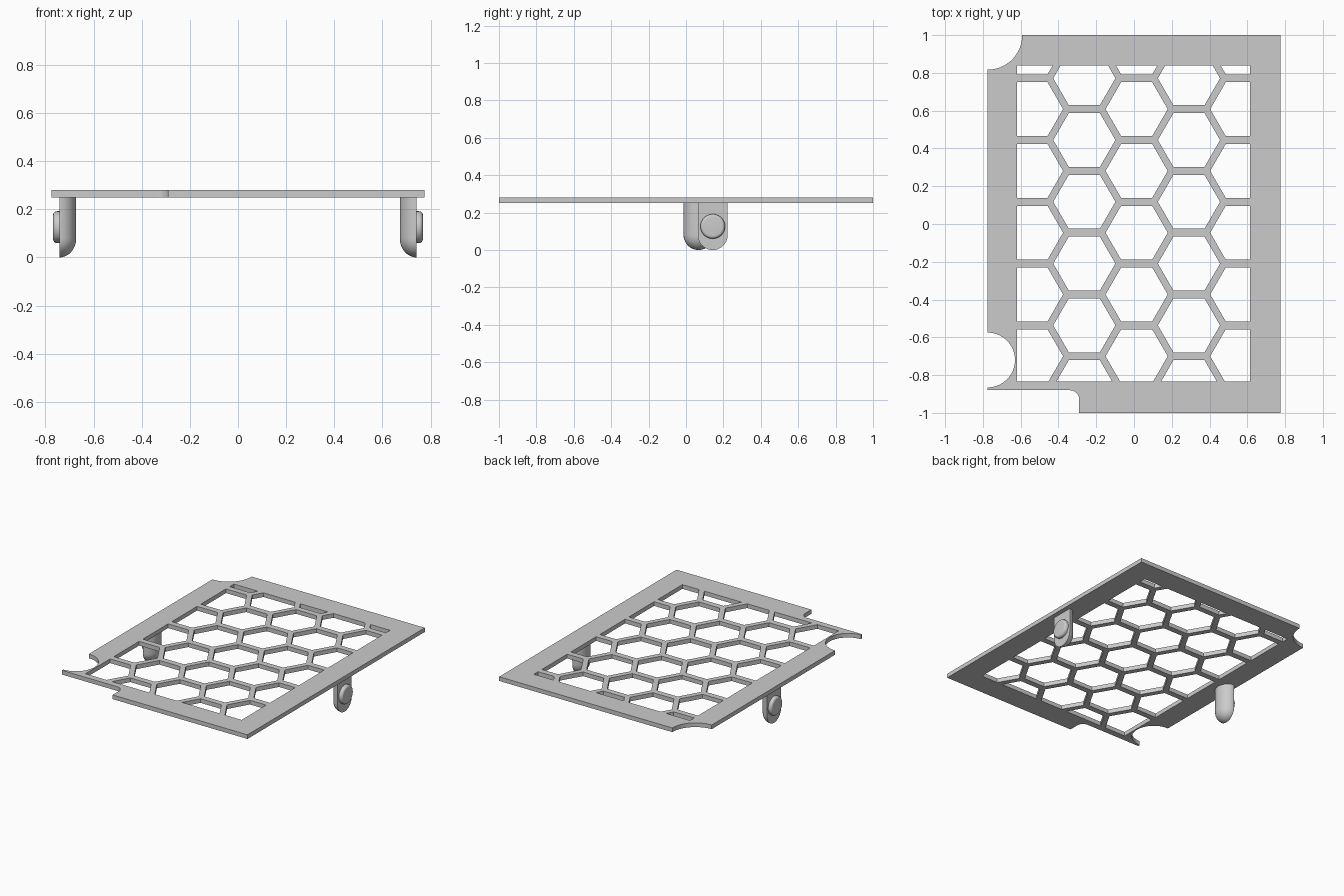
import bpy, bmesh
from math import pi, sin, cos, sqrt, atan2, radians

cube = bpy.data.objects.get("Cube")
if cube:
    bpy.data.objects.remove(cube, do_unlink=True)

grey = bpy.data.materials.new("mid_grey")
grey.use_nodes = True
colour = (0.6, 0.6, 0.6, 1)
grey.diffuse_color = colour
grey.node_tree.nodes["Principled BSDF"].inputs["Base Color"].default_value = colour

HALF_X, HALF_Y = 0.775, 1.0
BOTTOM, TOP = 0.25, 0.28
WINDOW = (-0.62, 0.613, -0.835, 0.84)


def arc(cx, cy, r, start, end, steps=20):
    """Points on an arc, angles in degrees."""
    angles = [radians(start + (end - start) * i / steps) for i in range(steps + 1)]
    return [(cx + r * cos(a), cy + r * sin(a)) for a in angles]


def clip(points, axis, limit, sign):
    """Keep the part of a convex polygon on one side of a line."""
    kept = []
    for p, q in zip(points, points[1:] + points[:1]):
        dp, dq = sign * (limit - p[axis]), sign * (limit - q[axis])
        if dp >= 0:
            kept.append(p)
        if dp * dq < 0:
            t = dp / (dp - dq)
            kept.append(tuple(a + (b - a) * t for a, b in zip(p, q)))
    return kept


def finish(obj):
    obj.data.materials.clear()
    obj.data.materials.append(grey)
    bpy.ops.object.select_all(action="DESELECT")
    obj.select_set(True)
    bpy.context.view_layer.objects.active = obj
    bpy.ops.object.shade_smooth_by_angle(angle=radians(35))


def lathe(name, profile, angle, steps):
    """Turn a (radius, height) profile about z; a half turn gets flat caps."""
    bm = bmesh.new()
    verts = [bm.verts.new((0, r, z)) for r, z in profile]
    edges = [bm.edges.new(pair) for pair in zip(verts, verts[1:])]
    bmesh.ops.spin(bm, geom=verts + edges, cent=(0, 0, 0), axis=(0, 0, 1),
                   angle=angle, steps=steps, dvec=(0, 0, 0))
    bmesh.ops.remove_doubles(bm, verts=bm.verts, dist=1e-5)
    if angle < 2 * pi:
        height = max(z for _, z in profile)
        flat = [v for v in bm.verts if abs(v.co.x) < 1e-5]
        cap = [v for v in bm.verts if abs(v.co.z - height) < 1e-5]
        bm.faces.new(sorted(flat, key=lambda v: atan2(v.co.z - height / 2, v.co.y)))
        bm.faces.new(sorted(cap, key=lambda v: v.co.y))
    return name, bm


def place(part, location, scale_x=1, turn=0):
    """Stretch, turn about y and move a turned part into position."""
    name, bm = part
    for v in bm.verts:
        x, y, z = v.co
        x *= scale_x
        v.co = (x * cos(turn) + z * sin(turn) + location[0], y + location[1],
                z * cos(turn) - x * sin(turn) + location[2])
    bmesh.ops.recalc_face_normals(bm, faces=bm.faces)
    mesh = bpy.data.meshes.new(name)
    bm.to_mesh(mesh)
    bm.free()
    obj = bpy.data.objects.new(name, mesh)
    bpy.context.collection.objects.link(obj)
    finish(obj)


# Plate outline with its corner scoop, edge scoop and stepped front corner
outline = [(HALF_X, -HALF_Y), (HALF_X, HALF_Y)]
outline += arc(-HALF_X, HALF_Y, 0.183, 0, -90)
outline += arc(-HALF_X, -0.72, 0.145, 90, -90, 32)
outline += [(-HALF_X, -0.88)]
outline += arc(-0.34, -0.93, 0.05, 90, 0, 10)
outline += [(-0.29, -HALF_Y)]
loops = [outline]

# Honeycomb holes, trimmed to the rectangular window
PITCH, COLUMN, WALL = 0.327, 0.277, 0.042
radius = (PITCH - WALL) / sqrt(3)
for col in range(-2, 3):
    for row in range(-3, 4):
        cx = 0.014 + col * COLUMN
        cy = -0.046 + row * PITCH + (PITCH / 2 if col % 2 else 0)
        hexagon = arc(cx, cy, radius, 0, 300, 5)
        for axis in (0, 1):
            hexagon = clip(hexagon, axis, WINDOW[2 * axis], -1)
            hexagon = clip(hexagon, axis, WINDOW[2 * axis + 1], 1)
        if len(hexagon) > 2:
            loops.append(hexagon)

curve = bpy.data.curves.new("grille_outline", "CURVE")
curve.dimensions = "2D"
curve.fill_mode = "BOTH"
curve.extrude = (TOP - BOTTOM) / 2
for points in loops:
    spline = curve.splines.new("POLY")
    spline.points.add(len(points) - 1)
    for point, (x, y) in zip(spline.points, points):
        point.co = (x, y, 0, 1)
    spline.use_cyclic_u = True
source = bpy.data.objects.new("grille_outline", curve)
bpy.context.collection.objects.link(source)
bpy.context.view_layer.update()
mesh = bpy.data.meshes.new_from_object(
    source.evaluated_get(bpy.context.evaluated_depsgraph_get()))
bpy.data.objects.remove(source, do_unlink=True)

bm = bmesh.new()
bm.from_mesh(mesh)
bmesh.ops.remove_doubles(bm, verts=bm.verts, dist=1e-5)
bmesh.ops.translate(bm, verts=bm.verts, vec=(0, 0, (TOP + BOTTOM) / 2))
bmesh.ops.recalc_face_normals(bm, faces=bm.faces)
bm.to_mesh(mesh)
bm.free()
plate = bpy.data.objects.new("honeycomb_plate", mesh)
bpy.context.collection.objects.link(plate)
finish(plate)

# Rounded clip legs, each with a round snap button on its flat outer face
LEG_R, LEG_DEPTH, OUTER = 0.08, 0.07, 0.742
leg_profile = arc(0, LEG_R, LEG_R, -90, 0, 10) + [(LEG_R, BOTTOM + 0.004)]
button_profile = [(0.066, -0.005)] + arc(0.05, 0.01, 0.016, 0, 90, 6) + [(0, 0.026)]
for side, label, y in ((1, "left", 0.143), (-1, "right", 0.067)):
    place(lathe(label + "_clip_leg", leg_profile, pi, 24),
          (side * OUTER, y, 0), scale_x=side * LEG_DEPTH / LEG_R)
    place(lathe(label + "_snap_button", button_profile, 2 * pi, 32),
          (side * OUTER, y, 0.126), turn=side * pi / 2)
